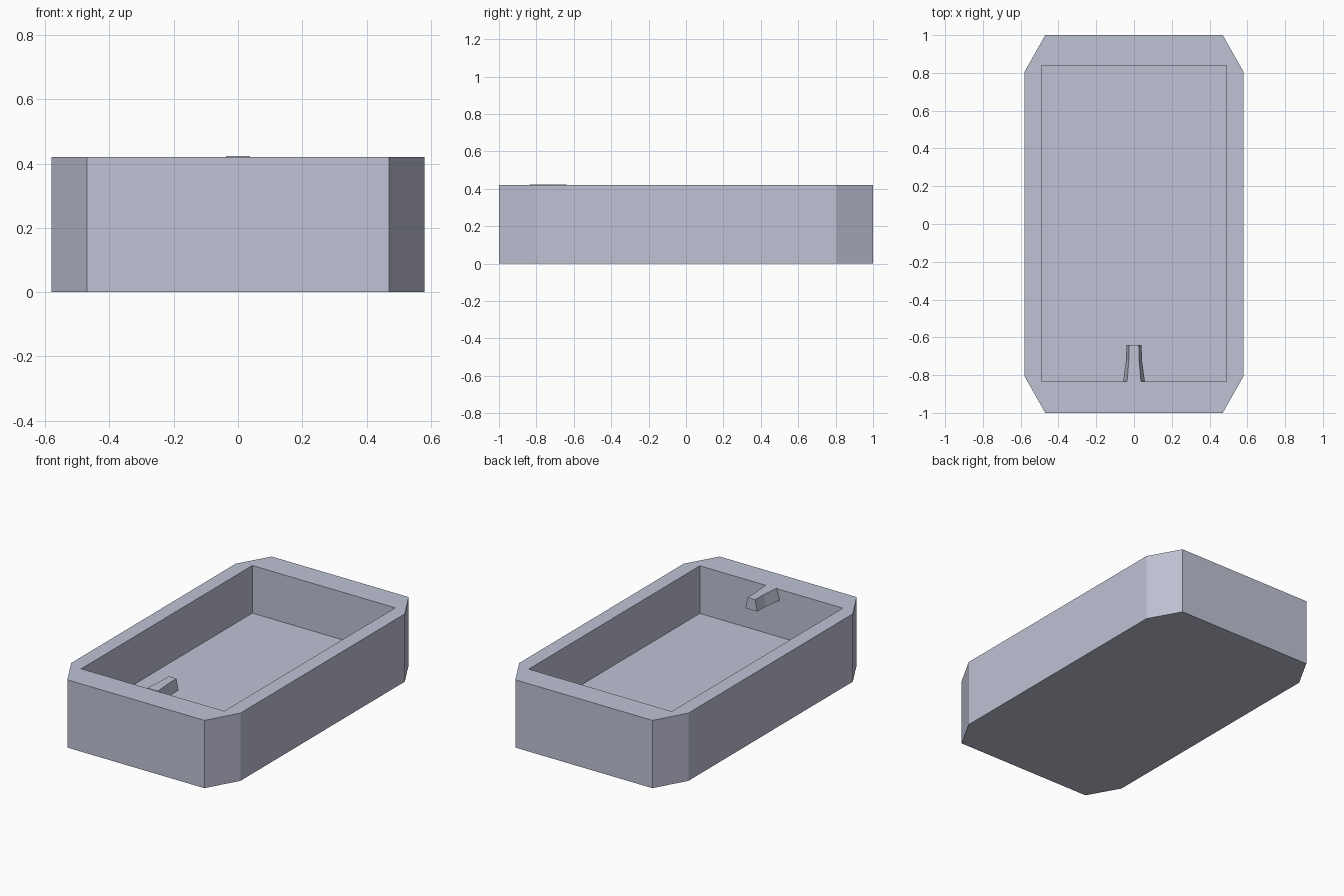
import bpy, bmesh

if "Cube" in bpy.data.objects:
    bpy.data.objects.remove(bpy.data.objects["Cube"])

H = 0.42        # rim height
FLOOR = 0.125   # height of basin floor

mat = bpy.data.materials.new("pale blue grey")
mat.diffuse_color = (0.52, 0.54, 0.66, 1)
mat.use_nodes = True
mat.node_tree.nodes["Principled BSDF"].inputs["Base Color"].default_value = mat.diffuse_color


def make_object(name, bm):
    bmesh.ops.recalc_face_normals(bm, faces=bm.faces)
    mesh = bpy.data.meshes.new(name)
    bm.to_mesh(mesh)
    bm.free()
    mesh.materials.append(mat)
    obj = bpy.data.objects.new(name, mesh)
    bpy.context.collection.objects.link(obj)
    return obj


def prism(name, outline, z0, z1):
    bm = bmesh.new()
    face = bm.faces.new([bm.verts.new((x, y, z0)) for x, y in outline])
    ext = bmesh.ops.extrude_face_region(bm, geom=[face])
    top = [v for v in ext["geom"] if isinstance(v, bmesh.types.BMVert)]
    bmesh.ops.translate(bm, verts=top, vec=(0, 0, z1 - z0))
    if face.is_valid is False or len(bm.faces) < len(outline) + 2:
        bm.faces.new([v for v in bm.verts if v not in top])
    return make_object(name, bm)


# Basin: chamfered block
quarter = [(0.47, -1.0), (0.58, -0.805)]
right = quarter + [(x, -y) for x, y in reversed(quarter)]
outline = right + [(-x, y) for x, y in reversed(right)]
basin = prism("basin", outline, 0, H)

# Rectangular hollow
hollow = prism("hollow_cutter", [(-0.49, -0.835), (0.49, -0.835),
                                 (0.49, 0.84), (-0.49, 0.84)], FLOOR, H + 0.2)
hollow.hide_render = True
cut = basin.modifiers.new("hollow", 'BOOLEAN')
cut.operation = 'DIFFERENCE'
cut.solver = 'EXACT'
cut.object = hollow
bpy.context.view_layer.objects.active = basin
basin.select_set(True)
bpy.ops.object.modifier_apply(modifier="hollow")
bpy.data.objects.remove(hollow)

# Spout: trapezoid sections (y, top half width, bottom half width)
bm = bmesh.new()
rings = []
for y, top, low in [(-0.837, 0.037, 0.058), (-0.72, 0.027, 0.042), (-0.64, 0.026, 0.04)]:
    pts = [(-top, H + 0.003), (top, H + 0.003), (low, H - 0.067), (-low, H - 0.067)]
    rings.append([bm.verts.new((x, y, z)) for x, z in pts])
for a, b in zip(rings, rings[1:]):
    for i in range(4):
        j = (i + 1) % 4
        bm.faces.new((a[i], a[j], b[j], b[i]))
bm.faces.new(rings[0])
bm.faces.new(rings[-1])
make_object("spout", bm)
